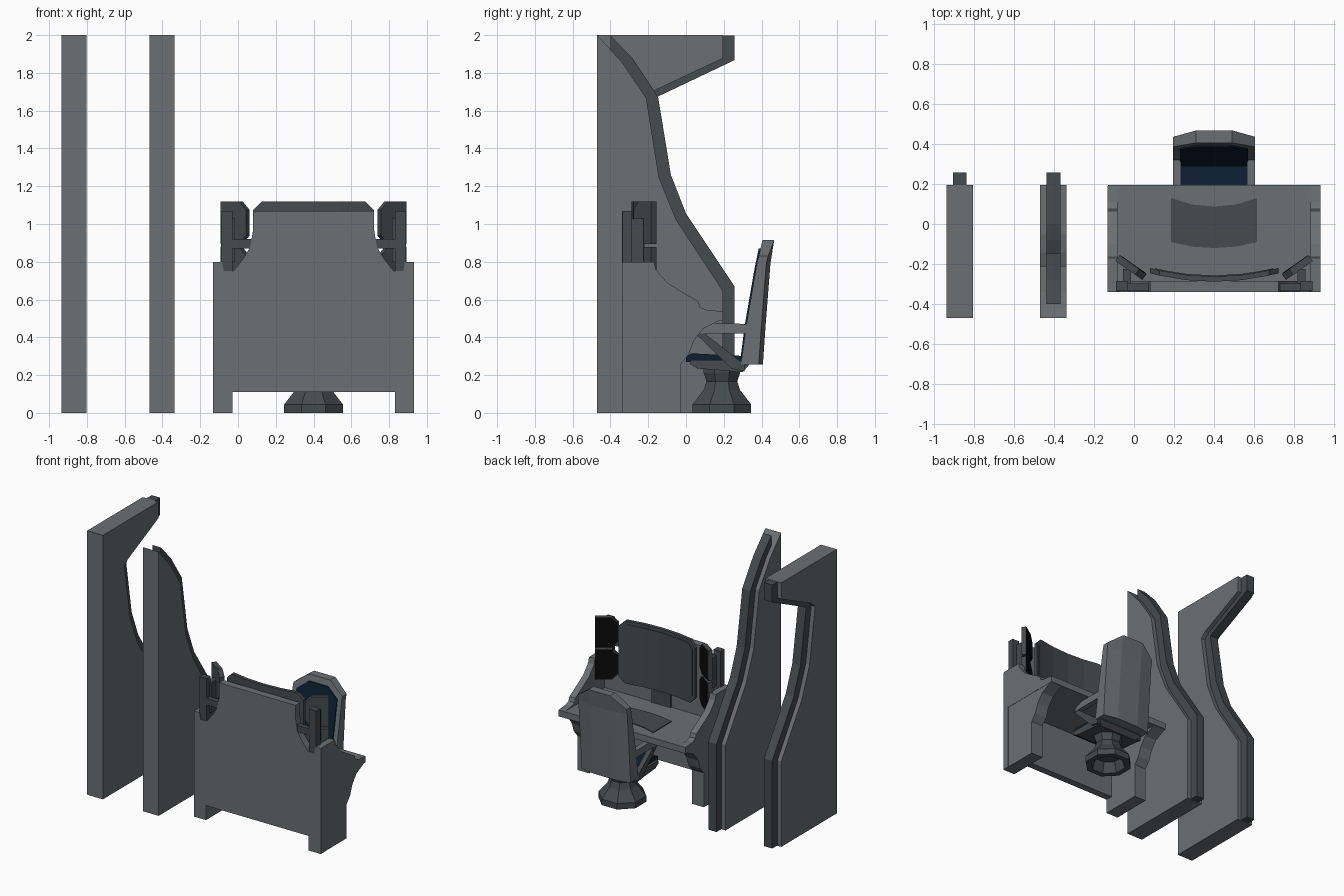
import bpy, bmesh, math
from mathutils import Matrix, Vector

if "Cube" in bpy.data.objects:
    bpy.data.objects.remove(bpy.data.objects["Cube"])

def material(name, rgb):
    m = bpy.data.materials.new(name)
    m.diffuse_color = (*rgb, 1)
    m.use_nodes = True
    m.node_tree.nodes["Principled BSDF"].inputs["Base Color"].default_value = m.diffuse_color
    return m

GREY = material("mid grey", (0.145, 0.16, 0.168))
DARK = material("dark grey", (0.06, 0.069, 0.075))
NAVY = material("navy", (0.004, 0.014, 0.032))
BLACK = material("black", (0.003, 0.003, 0.003))
C = 0.4  # x centre of the desk

def finish(name, bm, mat, matrix=None):
    bmesh.ops.recalc_face_normals(bm, faces=bm.faces)
    me = bpy.data.meshes.new(name)
    bm.to_mesh(me)
    bm.free()
    me.materials.append(mat)
    ob = bpy.data.objects.new(name, me)
    if matrix:
        ob.matrix_world = matrix
    bpy.context.collection.objects.link(ob)
    return ob

def prism(name, pts, a, b, mat, axis="x", matrix=None):
    """Extrude a 2D outline from a to b along the axis."""
    place = {"x": lambda p, t: (t, p[0], p[1]), "y": lambda p, t: (p[0], t, p[1]),
             "z": lambda p, t: (p[0], p[1], t)}[axis]
    bm = bmesh.new()
    lo = [bm.verts.new(place(p, a)) for p in pts]
    hi = [bm.verts.new(place(p, b)) for p in pts]
    bm.faces.new(lo)
    bm.faces.new(hi)
    n = len(pts)
    for i in range(n):
        bm.faces.new((lo[i], lo[(i + 1) % n], hi[(i + 1) % n], hi[i]))
    return finish(name, bm, mat, matrix)

def box(name, x0, x1, y0, y1, z0, z1, mat, matrix=None):
    return prism(name, [(x0, y0), (x1, y0), (x1, y1), (x0, y1)], z0, z1, mat, "z", matrix)

def panel(name, cols, mat):
    """Bent plate: each column is (list of front points, list of back points)."""
    bm = bmesh.new()
    V = [[[bm.verts.new(p) for p in side] for side in col] for col in cols]
    n, m = len(V), len(V[0][0])
    for i in range(n - 1):
        for s in (0, 1):
            for j in range(m - 1):
                bm.faces.new((V[i][s][j], V[i + 1][s][j], V[i + 1][s][j + 1], V[i][s][j + 1]))
        for j in (0, m - 1):
            bm.faces.new((V[i][0][j], V[i + 1][0][j], V[i + 1][1][j], V[i][1][j]))
    for i in (0, n - 1):
        for j in range(m - 1):
            bm.faces.new((V[i][0][j], V[i][1][j], V[i][1][j + 1], V[i][0][j + 1]))
    return finish(name, bm, mat)

# Two partition walls, each a slab with a narrower dark trim along its edge
slab_low = [(-.47, 0), (.195, 0), (.195, .647), (-.053, 1.024), (-.143, 1.247), (-.21, 1.666)]
trim_low = [(-.40, .003), (.258, .003), (.258, .668), (0, 1.056), (-.08, 1.26), (-.148, 1.675)]
slab_end = {"open_wall": [(-.339, 1.857), (-.47, 2)],
            "canopy_wall": [(-.17, 1.705), (.195, 1.877), (.195, 2), (-.47, 2)]}
trim_end = {"open_wall": [(-.28, 1.873), (-.40, 1.998)],
            "canopy_wall": [(.258, 1.868), (.258, 1.999), (-.40, 1.999)]}
for name, x in (("canopy_wall", -.869), ("open_wall", -.402)):
    prism(name, slab_low + slab_end[name], x - .066, x + .066, GREY)
    prism(name + "_trim", trim_low + trim_end[name], x - .034, x + .034, DARK)

# Desk back panel with notched shoulders
half = [(.43, 0), (.532, 0), (.532, .8), (.485, .8), (.475, .75), (.425, .75),
        (.37, .82), (.335, .88), (.32, .97), (.32, 1.07)]
outline = [(C + x, z) for x, z in [(.43, .11)] + half]
outline += [(C - x, z) for x, z in reversed([(.43, .11)] + half)]
prism("desk_back", outline, -.34, -.285, GREY, "y")

# Desk top and pad
box("desk_top", C - .531, C + .531, -.3, .195, .49, .538, GREY)
pad = [(-.215, -.09), (-.11, -.113), (0, -.12), (.11, -.113), (.215, -.09),
       (.215, .13), (.11, .097), (0, .087), (-.11, .097), (-.215, .13)]
prism("desk_pad", [(C + x, y) for x, y in pad], .535, .544, DARK, "z")

# Central curved monitor
def monitor(name, w, z0, z1, cut, yf, yb, mat):
    cols = []
    for x in (-w, -w + cut, -.14, 0, .14, w - cut, w):
        k = cut if abs(x) == w else 0
        bow = .042 * (x / .32) ** 2
        cols.append([[(C + x, y + bow, z0 + k), (C + x, y + bow, z1 - k)] for y in (yf, yb)])
    panel(name, cols, mat)

monitor("main_monitor", .32, .645, 1.12, .047, -.262, -.288, DARK)
monitor("main_screen", .295, .67, 1.095, .04, -.257, -.263, DARK)
box("monitor_stand", C - .08, C + .08, -.29, -.27, .54, .72, DARK)

for s, side in ((-1, "left"), (1, "right")):
    def xs(a, b):
        return sorted((C + s * a, C + s * b))
    # Desk legs flaring out below the top, and swept side walls above it
    leg = [(-.338, 0), (-.027, 0), (-.027, .26), (.015, .31), (.04, .38), (.09, .445),
           (.19, .495), (-.338, .495)]
    prism(side + "_leg", leg, *xs(.43, .53), GREY)
    wall = [(-.338, .49), (.19, .49), (.19, .538), (.11, .545), (.075, .56), (.065, .59),
            (-.02, .64), (-.1, .69), (-.16, .76), (-.17, .8), (-.338, .8)]
    prism(side + "_desk_side", wall, *xs(.482, .532), GREY)
    # Screen post and arm
    box(side + "_screen_post", *xs(.43, .49), -.335, -.285, .75, 1.07, DARK)
    box(side + "_screen_arm", *xs(.32, .44), -.335, -.298, .87, .92, DARK)
    box(side + "_screen_mount", *xs(.415, .455), -.3, -.225, .8, 1.03, DARK)
    # Two stacked angled screens
    M = Matrix.Translation((C + s * .415, -.217, 0)) @ Matrix.Rotation(s * math.radians(35), 4, "Z")
    for z0, z1, lvl in ((.65, .877, "lower"), (.893, 1.12, "upper")):
        def shape(e):
            w, k = .082 - e, .045
            return [(s * x, z) for x, z in ((w, z0 + e), (w, z1 - e), (k - w, z1 - e), (-w, z1 - e - k),
                                            (-w, z0 + e + k), (k - w, z0 + e))]
        prism(f"{side}_{lvl}_monitor", shape(0), -.018, .016, DARK, "y", M)
        prism(f"{side}_{lvl}_screen", shape(.004), .014, .02, BLACK, "y", M)
    # Chair armrest and its diagonal strut
    prism(side + "_armrest", [(.14, .475), (.08, .45), (.05, .42), (.37, .42), (.37, .47)],
          *xs(.165, .205), GREY)
    prism(side + "_armrest_strut", [(.05, .42), (.1, .42), (.31, .255), (.31, .22), (.24, .235)],
          *xs(.165, .2), DARK)

# Chair backrest with a bowed rear and chamfered top
cols = []
for x in (-.205, -.09, .09, .205):
    inner = abs(x) < .1
    bow = .022 if inner else 0
    top = (.405, .445, .915) if inner else (.385, .435, .83)
    rows = [(.29, .385, .255), (.32, .4, .47), (.375, .425, .79), top]
    cols.append([[(C + x, f, z) for f, b, z in rows], [(C + x, b + bow, z) for f, b, z in rows]])
panel("backrest", cols, GREY)
cols = []
for x in (-.17, -.08, .08, .17):
    top = (.393, .87) if abs(x) < .1 else (.379, .8)
    rows = [(.298, .3), (.32, .47), (.372, .77), top]
    cols.append([[(C + x, y - .008, z) for y, z in rows], [(C + x, y + .004, z) for y, z in rows]])
panel("backrest_cushion", cols, NAVY)

# Seat pan and cushion
prism("seat_pan", [(.02, .26), (.06, .235), (.3, .215), (.33, .25), (.33, .28), (.02, .28)],
      C - .185, C + .185, DARK)
prism("seat_cushion", [(.0, .27), (.33, .265), (.33, .3), (.03, .315), (.0, .3)],
      C - .165, C + .165, NAVY)

# Flared octagonal chair base, hollow underneath
bm = bmesh.new()
profile = [(.001, .09), (.1, .08), (.125, 0), (.168, 0), (.168, .045), (.105, .12),
           (.088, .165), (.105, .215), (.105, .24), (.001, .24)]
rings = []
for r, z in profile:
    rings.append([bm.verts.new((C + r * math.cos(a), .19 + r * math.sin(a), z))
                  for a in [math.pi / 8 + i * math.pi / 4 for i in range(8)]])
for p, q in zip(rings, rings[1:]):
    for i in range(8):
        bm.faces.new((p[i], p[(i + 1) % 8], q[(i + 1) % 8], q[i]))
bm.faces.new(rings[0])
bm.faces.new(rings[-1])
finish("chair_base", bm, DARK)
